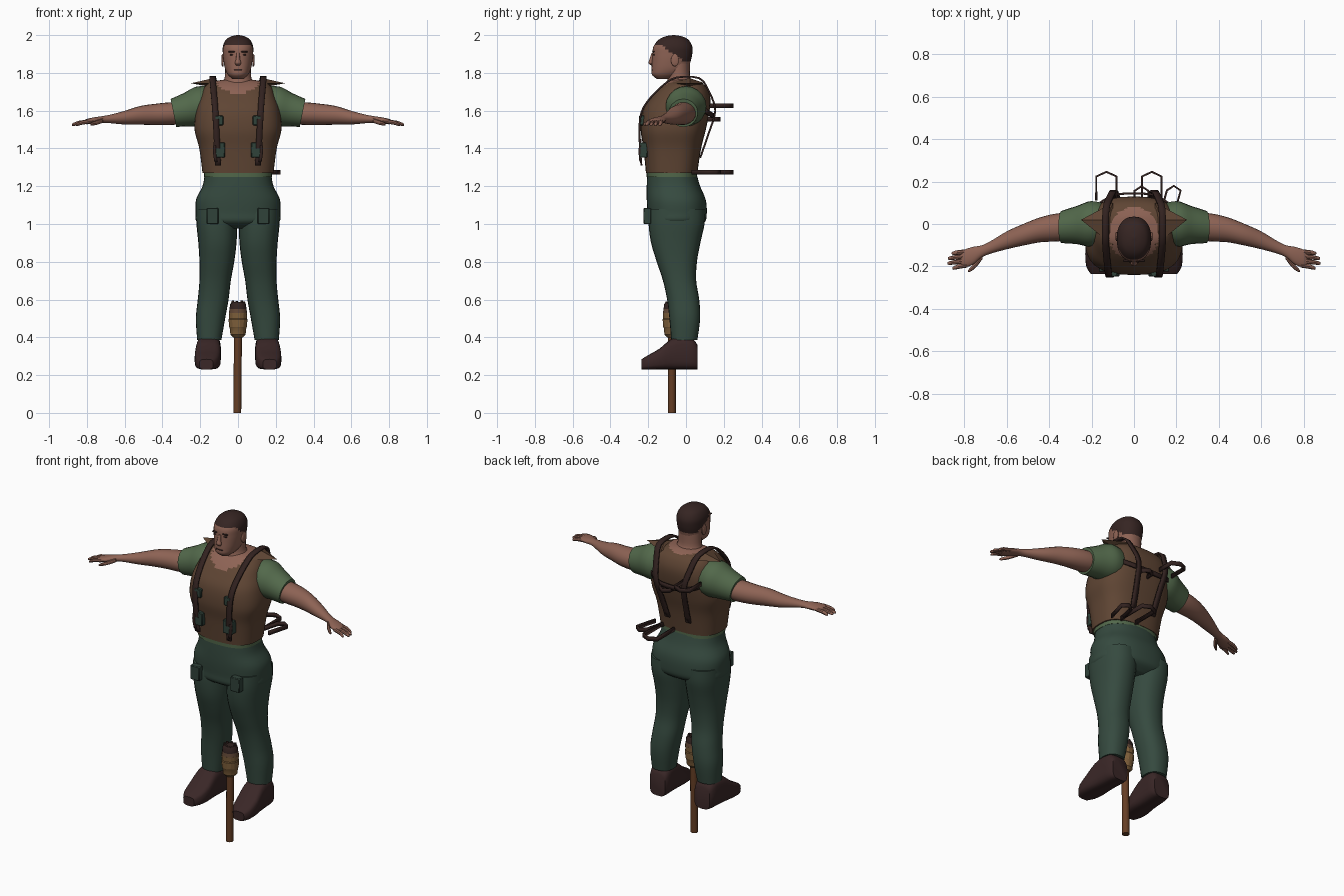
import bpy, math, random
from mathutils import Vector

random.seed(3)
cube = bpy.data.objects.get("Cube")
if cube:
    bpy.data.objects.remove(cube, do_unlink=True)


def material(name, r, g, b):
    m = bpy.data.materials.new(name)
    m.use_nodes = True
    m.diffuse_color = (r, g, b, 1)
    node = m.node_tree.nodes["Principled BSDF"]
    node.inputs["Base Color"].default_value = (r, g, b, 1)
    node.inputs["Roughness"].default_value = 0.9
    return m


SKIN = material("skin", .27, .125, .09)
HAIR = material("dark hair", .036, .018, .016)
VEST = material("brown vest", .115, .06, .034)
SHIRT = material("green shirt", .085, .14, .07)
CLOTH = material("dark green trousers", .036, .068, .05)
POUCH = material("pouch green", .03, .055, .042)
STRAP = material("dark strap leather", .032, .016, .014)
BOOT = material("boot leather", .042, .02, .02)
WOOD = material("wood", .13, .048, .018)
WRAP = material("tan wrapping", .22, .12, .045)


def finish(name, verts, faces, mats, mirror=False, angle=40):
    me = bpy.data.meshes.new(name)
    me.from_pydata(verts, [], faces)
    for m in mats:
        me.materials.append(m)
    ob = bpy.data.objects.new(name, me)
    bpy.context.collection.objects.link(ob)
    bpy.ops.object.select_all(action='DESELECT')
    ob.select_set(True)
    bpy.context.view_layer.objects.active = ob
    bpy.ops.object.shade_smooth_by_angle(angle=math.radians(angle))
    if mirror:
        mod = ob.modifiers.new("mirror", 'MIRROR')
        mod.use_mirror_merge = False
    return ob


def smooth_path(pts, steps):
    """Catmull-Rom interpolation of equal-length tuples."""
    out = []
    n = len(pts)
    for i in range(n - 1):
        a, b, c, d = (Vector(pts[min(max(k, 0), n - 1)]) for k in range(i - 1, i + 3))
        for s in range(steps):
            t = s / steps
            out.append(b + .5 * t * ((c - a) + t * ((2 * a - 5 * b + 4 * c - d) + t * (3 * (b - c) + d - a))))
    return out + [Vector(pts[-1])]


def loft(name, sections, mats, axis='z', sides=20, steps=4, power=2.0,
         mirror=False, lean=0, angle=40, rule=None):
    """Skin rounded sections (x, y, z, radius a, radius b) set across an axis."""
    rings = smooth_path(sections, steps)
    verts = []
    for x, y, z, ra, rb in rings:
        for k in range(sides):
            t = 2 * math.pi * k / sides
            c, s = math.cos(t), math.sin(t)
            u = ra * math.copysign(abs(c) ** (2 / power), c)
            v = rb * math.copysign(abs(s) ** (2 / power), s)
            verts.append({'z': (x + u, y + v, z), 'x': (x + lean * v, y + u, z + v),
                          'y': (x + u, y, z + v)}[axis])
    faces = []
    for r in range(len(rings) - 1):
        for k in range(sides):
            a, b = r * sides + k, r * sides + (k + 1) % sides
            faces.append((a, b, b + sides, a + sides))
    faces.append(tuple(range(sides))[::-1])
    faces.append(tuple(range(len(verts) - sides, len(verts))))
    # Flip the winding where the sections run against the right-handed direction
    along = (rings[-1] - rings[0])['xyz'.index(axis)]
    if (along < 0) != (axis == 'y'):
        faces = [f[::-1] for f in faces]
    ob = finish(name, verts, faces, mats, mirror, angle)
    if rule:
        for p in ob.data.polygons:
            p.material_index = rule(p.center)
    return ob


def body(rows):
    """Central sections from (z, half width, front y, back y)."""
    return [(0, (f + b) / 2, z, w, (b - f) / 2) for z, w, f, b in rows]


def limb(rows):
    """Side sections from (z, inner x, outer x, front y, back y)."""
    return [((i + o) / 2, (f + b) / 2, z, (o - i) / 2, (b - f) / 2) for z, i, o, f, b in rows]


def box(name, centre, size, mat, mirror=False, bevel=.004):
    v = [tuple(c + s * d / 2 for c, s, d in zip(centre, size, sg))
         for sg in [(x, y, z) for x in (-1, 1) for y in (-1, 1) for z in (-1, 1)]]
    f = [(0, 1, 3, 2), (4, 6, 7, 5), (0, 4, 5, 1), (2, 3, 7, 6), (0, 2, 6, 4), (1, 5, 7, 3)]
    ob = finish(name, v, f, [mat], mirror)
    if bevel:
        ob.modifiers.new("bevel", 'BEVEL').width = bevel
    return ob


def ribbon(name, pts, half, mat, mirror=False, steps=3):
    """Thin band along a path; half is the vector from its middle to its edge."""
    path, h = smooth_path(pts, steps), Vector(half)
    verts = [p + s * h for p in path for s in (-1, 1)]
    faces = [(2 * i, 2 * i + 1, 2 * i + 3, 2 * i + 2) for i in range(len(path) - 1)]
    ob = finish(name, verts, faces, [mat], mirror)
    sol = ob.modifiers.new("thickness", 'SOLIDIFY')
    sol.thickness, sol.offset = .01, 0
    return ob


# Head with cropped hair, and face details
def hairline(c):
    back = min(max((c.y + .13) / .12, 0), 1)
    return int(c.z > 1.945 - .085 * back)


loft("head", body([(1.768, .03, -.155, -.08), (1.79, .054, -.18, -.03), (1.82, .068, -.182, .01),
                   (1.86, .076, -.18, .024), (1.90, .08, -.178, .033), (1.94, .08, -.172, .033),
                   (1.975, .064, -.145, .013), (1.993, .036, -.11, -.02), (2.0, .006, -.07, -.06)]),
     [SKIN, HAIR], sides=36, steps=5, power=2.25, rule=hairline)
loft("nose", [(0, -.176, 1.905, .008, .006), (0, -.182, 1.872, .011, .012),
              (0, -.185, 1.852, .017, .014), (0, -.18, 1.84, .01, .006)], [SKIN], sides=10)
loft("ears", [(.076, -.06, 1.865, .02, .03), (.084, -.058, 1.867, .021, .032),
              (.088, -.056, 1.868, .012, .02)], [SKIN], 'x', sides=12, mirror=True)
box("eyebrows", (.034, -.173, 1.912), (.034, .012, .007), HAIR, True, .002)
box("eyes", (.032, -.17, 1.896), (.022, .009, .007), HAIR, True, .002)
box("mouth", (0, -.18, 1.815), (.045, .008, .006), BOOT, False, .002)
loft("neck", body([(1.66, .1, -.12, .06), (1.74, .082, -.105, .04), (1.78, .07, -.096, .022),
                   (1.85, .068, -.1, .02)]), [SKIN])


# Vest with an open round neckline
def neckline(c):
    return int(c.z > 1.66 and (c.x / .12) ** 2 + ((c.y + .045) / .125) ** 2 < 1)


loft("vest", body([(1.27, .188, -.212, .06), (1.4, .205, -.225, .08), (1.5, .23, -.24, .105),
                   (1.6, .222, -.228, .125), (1.67, .2, -.185, .128), (1.72, .18, -.14, .11),
                   (1.75, .145, -.1, .08), (1.765, .07, -.07, .04)]),
     [VEST, SKIN], sides=48, steps=6, power=2.7, rule=neckline)
flap = [(.1, -.1, 1.745), (.1, .1, 1.745), (.25, .02, 1.745), (.13, .02, 1.772), (.14, .02, 1.725)]
finish("shoulder_flaps", flap, [(0, 2, 3), (2, 1, 3), (1, 0, 3), (2, 0, 4), (1, 2, 4), (0, 1, 4)],
       [VEST], True, 20)
loft("shirt_hem", body([(1.248, .18, -.208, .058), (1.28, .181, -.209, .058)]), [SHIRT],
     sides=32, power=2.6)

# Sleeves, arms and hands
loft("sleeves", [(.12, .0, 1.63, .09, .1), (.2, 0, 1.622, .108, .105), (.27, -.005, 1.605, .09, .088),
                 (.342, -.014, 1.588, .076, .074)], [SHIRT], 'x', mirror=True, lean=.2)
loft("arms", [(.28, -.01, 1.588, .064, .058), (.36, -.016, 1.584, .066, .06), (.44, -.027, 1.58, .059, .056),
              (.52, -.05, 1.575, .051, .049), (.60, -.077, 1.563, .042, .036), (.68, -.112, 1.556, .029, .022),
              (.72, -.13, 1.553, .029, .018), (.76, -.15, 1.548, .042, .017), (.80, -.163, 1.542, .042, .014),
              (.815, -.166, 1.539, .034, .009)], [SKIN], 'x', mirror=True)
for finger, y0, x1, y1 in (("little", -.13, .86, -.138), ("ring", -.152, .878, -.162),
                           ("middle", -.174, .88, -.185), ("index", -.194, .857, -.208)):
    loft(finger + "_fingers", [(.785, y0, 1.543, .011, .011), ((.8 + x1) / 2, (y0 + y1) / 2, 1.536, .011, .011),
                               (x1 - .006, y1, 1.526, .008, .008), (x1, y1, 1.525, .003, .003)],
         [SKIN], 'x', sides=8, steps=2, mirror=True)
loft("thumbs", [(.715, -.15, 1.548, .016, .012), (.745, -.19, 1.538, .015, .012),
                (.772, -.215, 1.53, .01, .009), (.782, -.222, 1.528, .004, .004)],
     [SKIN], 'x', sides=8, steps=3, mirror=True)

# Trousers
loft("trouser_seat", body([(1.265, .176, -.205, .056), (1.2, .188, -.208, .075), (1.13, .222, -.208, .104),
                           (1.06, .224, -.203, .11), (1.01, .216, -.197, .1), (.975, .12, -.14, .05)]),
     [CLOTH], sides=36, power=2.4)
loft("trouser_legs", limb([(1.08, .002, .222, -.195, .1), (1.0, .004, .22, -.198, .098),
                           (.9, .008, .21, -.185, .076), (.8, .02, .204, -.155, .058),
                           (.7, .038, .204, -.122, .054), (.6, .05, .213, -.1, .07),
                           (.5, .068, .223, -.088, .075), (.385, .088, .216, -.078, .06)]),
     [CLOTH], sides=24, power=2.3, mirror=True)

# Boots
loft("boots", [(.15, .06, .295, .052, .065), (.152, .035, .312, .062, .082), (.155, -.02, .318, .064, .088),
               (.158, -.08, .31, .066, .08), (.161, -.14, .285, .069, .055), (.165, -.2, .268, .06, .038),
               (.168, -.235, .257, .036, .027)], [BOOT], 'y', steps=2, power=3.6, mirror=True)

# Pouches on vest and thighs
box("upper_pouches", (.1, -.233, 1.548), (.044, .03, .052), POUCH, True)
box("lower_pouches", (.1, -.226, 1.392), (.062, .044, .08), POUCH, True)
box("thigh_pouches", (.135, -.205, 1.042), (.062, .04, .086), POUCH, True)

# Shoulder harness and its loose back loops
ribbon("shoulder_straps",
       [(.106, -.236, 1.31), (.11, -.243, 1.4), (.115, -.247, 1.5), (.12, -.236, 1.59), (.125, -.195, 1.66),
        (.132, -.12, 1.735), (.135, -.05, 1.775), (.132, .07, 1.772), (.115, .122, 1.7), (.095, .155, 1.6),
        (.08, .12, 1.48), (.07, .075, 1.35)], (.016, 0, 0), STRAP, True)
ribbon("strap_tails", [(.118, -.24, 1.45), (.125, -.246, 1.39), (.117, -.242, 1.33)], (.008, 0, 0), STRAP, True)
ribbon("back_strap", [(-.16, .1, 1.6), (-.08, .14, 1.575), (.08, .14, 1.575), (.16, .1, 1.6)],
       (0, 0, .013), STRAP)
for name, x0, x1, y0, y1, z, skew in (("upper_loop", -.178, -.082, .11, .246, 1.627, 0),
                                      ("middle_loop", .002, .068, .11, .178, 1.555, 0),
                                      ("waist_loop", .038, .13, .045, .246, 1.275, 0),
                                      ("side_waist_loop", .12, .185, .03, .18, 1.275, .035)):
    mid, yb = (x0 + x1) / 2, y1 - .022
    ribbon(name, [(x0, y0, z), (x0 + skew, yb, z), (mid + skew, y1, z), (x1 + skew, yb, z), (x1, y0, z)],
           (0, 0, .012), STRAP, steps=1)

# Torch standing between the feet
T = -.075
loft("torch_handle", [(-.004, T, 0, .021, .021), (0, T, .42, .021, .021)], [WOOD], sides=12, steps=1)
loft("torch_wrapping", [(0, T, z, r, r) for z, r in ((.4, .026), (.415, .04), (.45, .044), (.455, .047),
                                                     (.495, .05), (.5, .047), (.53, .049))],
     [WRAP], sides=14, steps=1, angle=25)
loft("torch_collar", [(0, T, .525, .049, .049), (0, T, .555, .044, .044)], [VEST], sides=14, steps=1)
loft("torch_head", [(0, T, .55, .045, .045), (0, T, .575, .042, .042), (0, T, .586, .034, .034)],
     [STRAP], sides=14, steps=1)
for i in range(7):
    a = i * math.tau / 7
    x, y = .028 * math.cos(a), T + .028 * math.sin(a)
    loft("charred_tip_%d" % i, [(x, y, .57, .014, .014), (x * 1.1, y, .588 + random.random() * .012, .006, .006)],
         [STRAP], sides=5, steps=1, angle=20)
